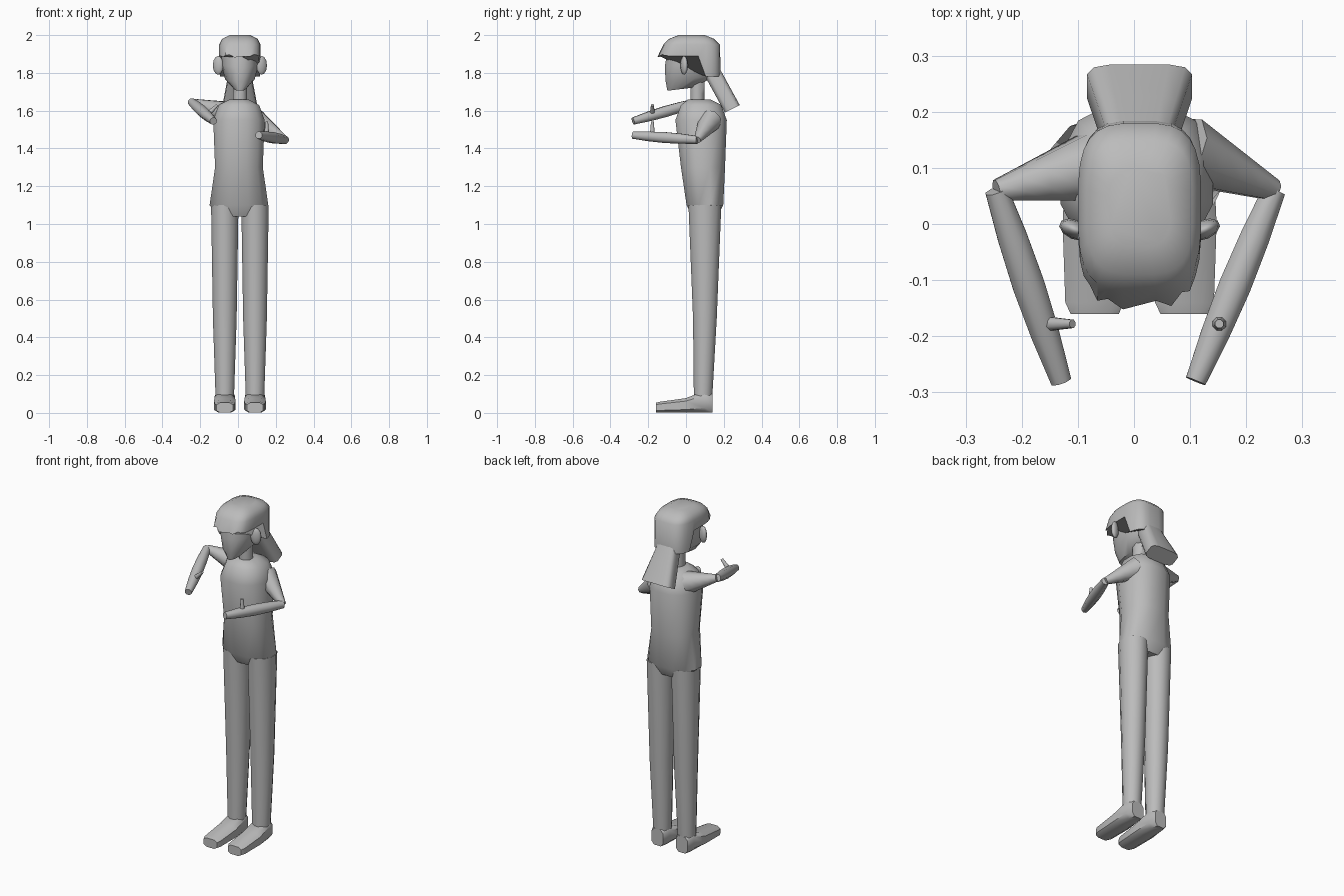
import bpy, bmesh, math
from mathutils import Vector

cube = bpy.data.objects.get("Cube")
if cube:
    bpy.data.objects.remove(cube)

grey = bpy.data.materials.new("plain grey")
grey.use_nodes = True
tone = (0.5, 0.5, 0.5, 1)
grey.diffuse_color = tone
shader = grey.node_tree.nodes["Principled BSDF"]
shader.inputs["Base Color"].default_value = tone

AXIS_X, AXIS_Y, AXIS_Z = Vector((1, 0, 0)), Vector((0, 1, 0)), Vector((0, 0, 1))
MIDDLE = 0.01
SIDES = {"left": 1, "right": -1}


def finish(obj, name):
    """Name the part, give it the material and smooth it."""
    obj.name = obj.data.name = name
    obj.data.materials.append(grey)
    bpy.ops.object.select_all(action='DESELECT')
    obj.select_set(True)
    bpy.context.view_layer.objects.active = obj
    bpy.ops.object.shade_smooth_by_angle(angle=math.radians(45))


def loft(name, rings, sides=12, power=1.0, reshape=None):
    """Skin a list of (centre, u, v) rings; power below one squares them off."""
    bm = bmesh.new()
    loops = []
    for centre, u, v in rings:
        loop = []
        for step in range(sides):
            turn = math.tau * (step + 0.5) / sides
            cosine, sine = math.cos(turn), math.sin(turn)
            across = math.copysign(abs(cosine) ** power, cosine)
            along = math.copysign(abs(sine) ** power, sine)
            loop.append(bm.verts.new(Vector(centre) + u * across + v * along))
        loops.append(loop)
    for lower, upper in zip(loops, loops[1:]):
        for i in range(sides):
            bm.faces.new((lower[i - 1], lower[i], upper[i], upper[i - 1]))
    bm.faces.new(loops[0])
    bm.faces.new(loops[-1])
    if reshape:
        for vert in bm.verts:
            reshape(vert.co)
    bmesh.ops.recalc_face_normals(bm, faces=bm.faces)
    mesh = bpy.data.meshes.new(name)
    bm.to_mesh(mesh)
    bm.free()
    obj = bpy.data.objects.new(name, mesh)
    bpy.context.collection.objects.link(obj)
    finish(obj, name)


def upright(rows, x=MIDDLE, tilt=0.0):
    """Level rings from (height, y, half width, half depth)."""
    return [(Vector((x, y, height)), AXIS_X * width, (AXIS_Y + AXIS_Z * tilt) * depth)
            for height, y, width, depth in rows]


def limb(name, start, end, start_radius, end_radius, swell=0.0):
    """Tapered tube between two points, swollen towards its middle."""
    direction = (end - start).normalized()
    helper = AXIS_Y if abs(direction.z) > abs(direction.y) else AXIS_Z
    u = direction.cross(helper).normalized()
    v = direction.cross(u)
    steps = 4
    rings = []
    for step in range(steps + 1):
        t = step / steps
        radius = start_radius + (end_radius - start_radius) * t
        radius += swell * math.sin(math.pi * t)
        rings.append((start.lerp(end, t), u * radius, v * radius))
    loft(name, rings, sides=8)


# Torso and neck
loft("torso", upright([
    (1.04, 0.1, 0.1, 0.07),
    (1.1, 0.1, 0.16, 0.1),
    (1.3, 0.09, 0.13, 0.12),
    (1.55, 0.08, 0.14, 0.14),
    (1.63, 0.08, 0.11, 0.11),
    (1.66, 0.07, 0.05, 0.06)], x=MIDDLE / 2), power=0.85)
neck_base = Vector((MIDDLE, 0.06, 1.6))
limb("neck", neck_base, neck_base + AXIS_Z * 0.18, 0.04, 0.04)

# Legs, feet and ears
for label, side in SIDES.items():
    x = MIDDLE + side * 0.08
    loft(label + "_leg", upright([
        (0.07, 0.09, 0.05, 0.05),
        (0.5, 0.1, 0.065, 0.065),
        (1.1, 0.1, 0.075, 0.09)], x))

    # The underside stays level while the instep slopes down to the toes
    foot = []
    for y, width, height in ((0.14, 0.04, 0.1), (0.1, 0.055, 0.12),
                             (0, 0.06, 0.08), (-0.14, 0.055, 0.06),
                             (-0.16, 0.045, 0.055)):
        half = height / 2
        foot.append((Vector((x, y, half)), AXIS_X * width, AXIS_Z * half))
    loft(label + "_foot", foot, sides=8, power=0.6)

    bpy.ops.mesh.primitive_uv_sphere_add(
        segments=10, ring_count=6, radius=0.05,
        location=(MIDDLE + side * 0.115, -MIDDLE, 1.84),
        rotation=(0, 0, side * 0.4))
    ear = bpy.context.object
    ear.scale = (0.6, 0.35, 1)
    finish(ear, label + "_ear")

# Head with a pointed chin
loft("head", upright([
    (1.715, -0.02, 0.03, 0.08),
    (1.77, 0.02, 0.08, 0.13),
    (1.85, 0.03, 0.1, 0.145),
    (1.93, 0.03, 0.1, 0.13)], tilt=0.12), sides=16, power=0.9)


# Hair with a scalloped fringe and a lower nape
def shape_hair(co):
    if co.z < 1.9:
        if co.y > 0.1:
            co.z -= 0.11
        elif co.y < -0.1:
            co.z += 0.008 * math.sin(co.x * 90)
            co.y += 0.008 * math.cos(co.x * 150)


loft("hair", upright([
    (1.89, 0.02, 0.11, 0.165),
    (1.95, 0.03, 0.11, 0.15),
    (1.98, 0.03, 0.095, 0.12),
    (2, 0.03, 0.055, 0.07)]), sides=28, power=0.6, reshape=shape_hair)

# Ponytail slab widening down the back
tail_top, tail_end = Vector((MIDDLE, 0.13, 1.82)), Vector((MIDDLE, 0.245, 1.61))
tail_depth = Vector((0, 0.04, 0.02))
loft("ponytail", [
    (tail_top.lerp(tail_end, t), AXIS_X * (0.055 + 0.04 * t), tail_depth)
    for t in (0, 0.5, 1)], power=0.45)

# Arms bent across the front, the left lowered and the right raised
shoulders = {"left": (0.09, 0.13, 1.55), "right": (-0.08, 0.1, 1.59)}
elbows = {"left": (0.25, 0.06, 1.445), "right": (-0.245, 0.06, 1.645)}
hands = {"left": (0.11, -0.28, 1.47), "right": (-0.13, -0.28, 1.545)}
thumbs = {"left": AXIS_Z * 0.08, "right": (AXIS_X + AXIS_Z) * 0.055}
for label in SIDES:
    shoulder, elbow, hand = (Vector(part[label]) for part in (shoulders, elbows, hands))
    limb(label + "_upper_arm", shoulder, elbow, 0.065, 0.02)
    limb(label + "_forearm", elbow, hand, 0.022, 0.02, swell=0.01)
    wrist = elbow.lerp(hand, 0.7)
    limb(label + "_thumb", wrist, wrist + thumbs[label], 0.015, 0.008)
